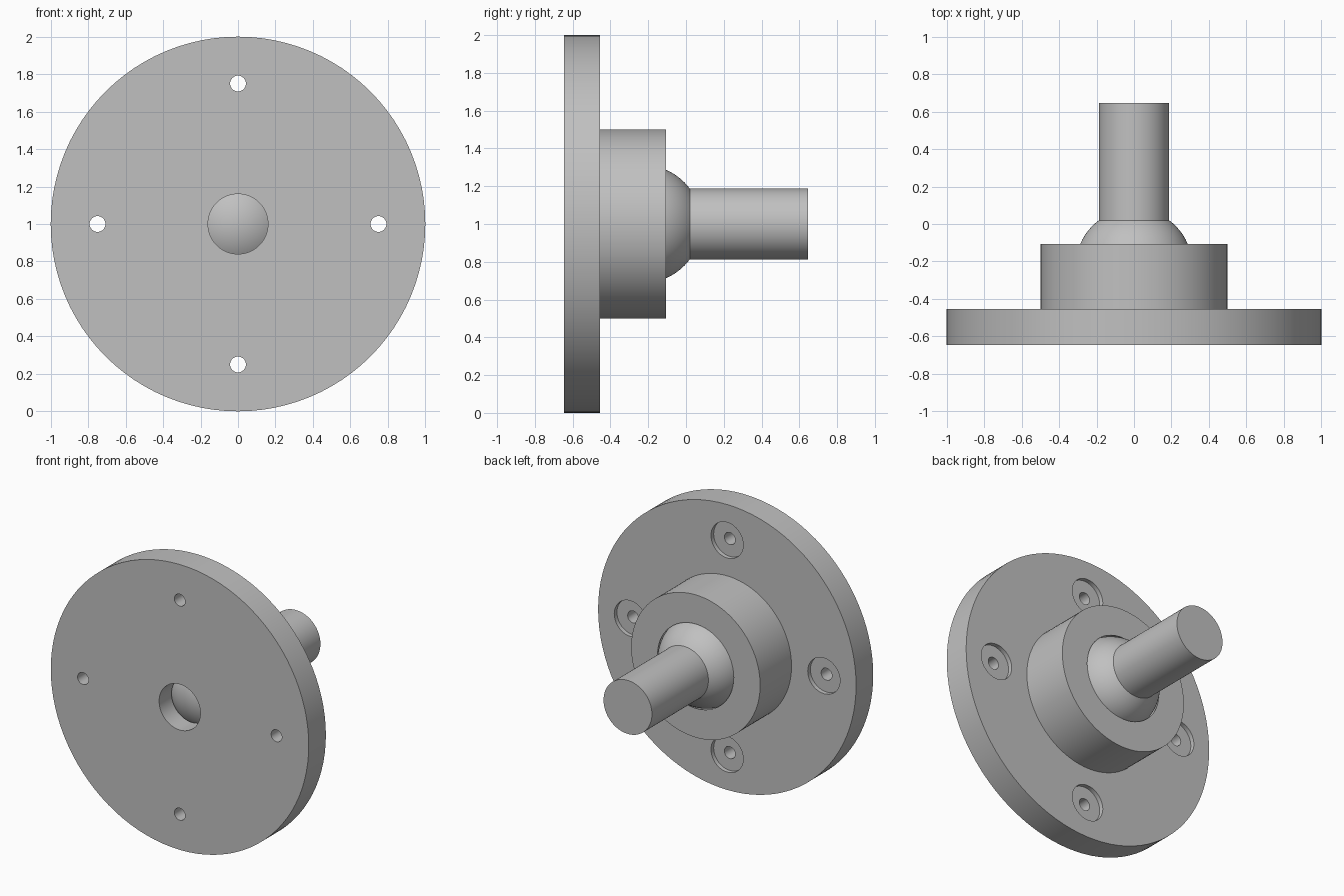
import bpy, bmesh, math
from mathutils import Vector

if "Cube" in bpy.data.objects:
    bpy.data.objects.remove(bpy.data.objects["Cube"])

grey = bpy.data.materials.new("satin grey metal")
grey.use_nodes = True
GREY = (0.53, 0.53, 0.53, 1)
grey.diffuse_color = GREY
grey.node_tree.nodes["Principled BSDF"].inputs["Base Color"].default_value = GREY

CENTRE_Z = 1.0
FRONT, PLATE_BACK, BOSS_BACK, TIP = -0.645, -0.455, -0.107, 0.645
BALL_Y, BALL_R, SOCKET_R = -0.23, 0.3125, 0.32
SHAFT_R, BORE_R = 0.1875, 0.16


def lathe(name, profile, segments=96, closed=False, at=(0, CENTRE_Z)):
    """Revolve (radius, y) points about an axis parallel to y."""
    bm = bmesh.new()
    rings = []
    for r, y in profile:
        if r < 1e-6:
            rings.append([bm.verts.new((at[0], y, at[1]))] * segments)
            continue
        ring = []
        for i in range(segments):
            a = math.tau * i / segments
            ring.append(bm.verts.new((at[0] + r * math.cos(a), y, at[1] + r * math.sin(a))))
        rings.append(ring)
    pairs = list(zip(rings, rings[1:]))
    if closed:
        pairs.append((rings[-1], rings[0]))
    for a, b in pairs:
        for i in range(segments):
            j = (i + 1) % segments
            corners = list(dict.fromkeys((a[i], a[j], b[j], b[i])))
            bm.faces.new(corners)
    bmesh.ops.recalc_face_normals(bm, faces=bm.faces)
    mesh = bpy.data.meshes.new(name)
    bm.to_mesh(mesh)
    bm.free()
    mesh.materials.append(grey)
    obj = bpy.data.objects.new(name, mesh)
    bpy.context.collection.objects.link(obj)
    return obj


def arc(radius, r_start, r_end, steps=24):
    """Points on the ball outline, from the front radius round to the back radius."""
    start = math.pi - math.asin(r_start / radius)
    end = math.asin(r_end / radius)
    angles = [start + (end - start) * i / steps for i in range(steps + 1)]
    return [(radius * math.sin(a), BALL_Y + radius * math.cos(a)) for a in angles]


def activate(obj):
    bpy.ops.object.select_all(action="DESELECT")
    obj.select_set(True)
    bpy.context.view_layer.objects.active = obj


# Flange plate and boss, with the front bore opening into the spherical socket
mouth = math.sqrt(SOCKET_R ** 2 - (BOSS_BACK - BALL_Y) ** 2)
housing = lathe("flange_housing", [
    (BORE_R, FRONT), (1, FRONT), (1, PLATE_BACK), (0.5, PLATE_BACK), (0.5, BOSS_BACK),
    *reversed(arc(SOCKET_R, BORE_R, mouth))], closed=True)

# Four counterbored bolt holes
for k in range(4):
    angle = math.tau * k / 4
    spot = (0.75 * math.cos(angle), CENTRE_Z + 0.75 * math.sin(angle))
    seat = PLATE_BACK - 0.03
    cutter = lathe("bolt_hole_cutter", [
        (0, FRONT - 0.1), (0.042, FRONT - 0.1), (0.042, seat), (0.125, seat),
        (0.125, PLATE_BACK + 0.1), (0, PLATE_BACK + 0.1)], segments=40, at=spot)
    cutter.hide_render = True
    cut = housing.modifiers.new("bolt_hole", "BOOLEAN")
    cut.operation = "DIFFERENCE"
    cut.solver = "EXACT"
    cut.object = cutter
    activate(housing)
    bpy.ops.object.modifier_apply(modifier=cut.name)
    bpy.data.objects.remove(cutter)

# Ball stud with its straight shaft
stud = lathe("ball_stud", [
    *arc(BALL_R, 0, SHAFT_R, 40), (SHAFT_R, TIP), (0, TIP)])

for part in (housing, stud):
    activate(part)
    bpy.ops.object.shade_smooth_by_angle(angle=math.radians(30))
